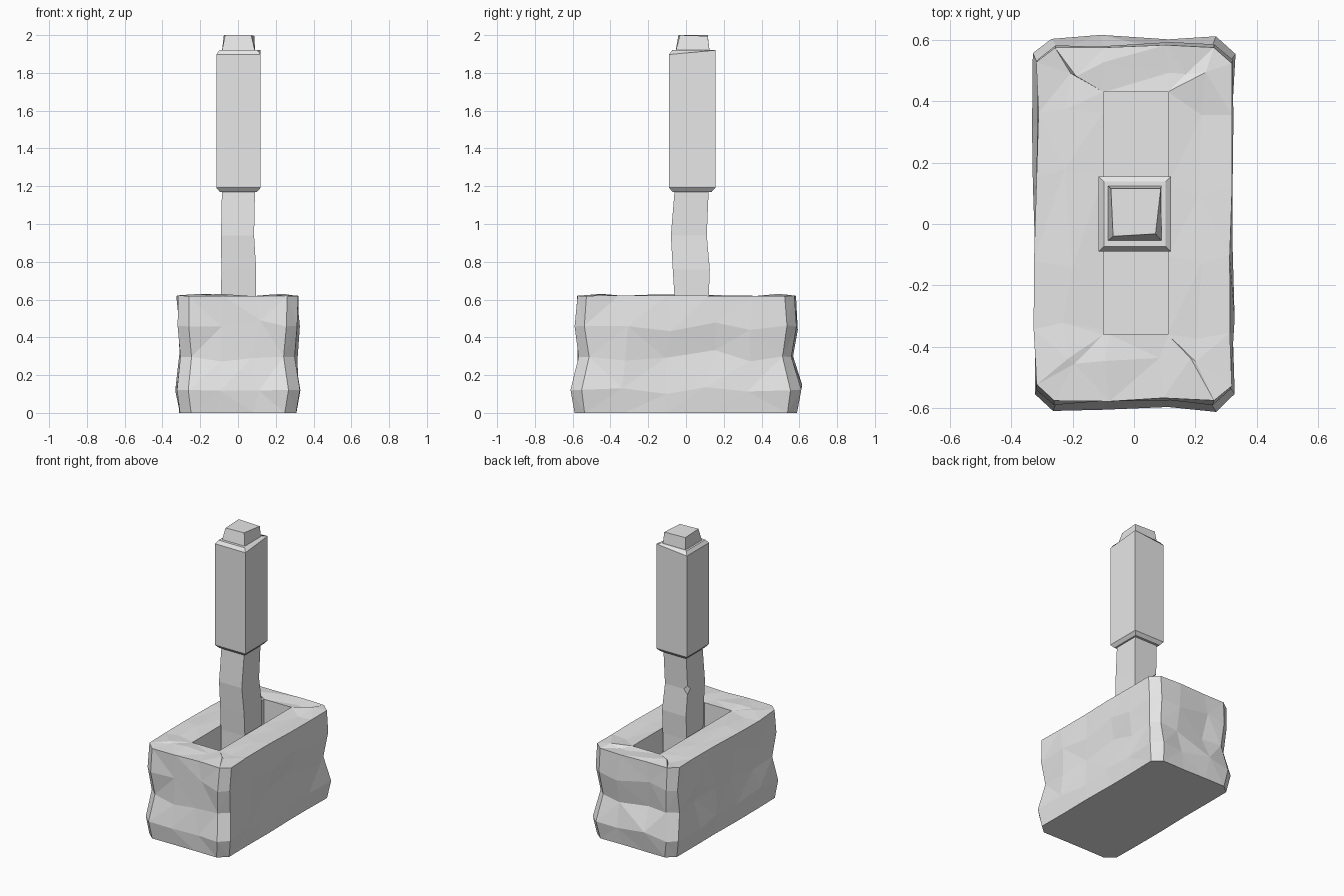
import bpy, bmesh, random

random.seed(7)
if "Cube" in bpy.data.objects:
    bpy.data.objects.remove(bpy.data.objects["Cube"], do_unlink=True)

# One plain grey for everything
grey = bpy.data.materials.new("plain grey")
grey.use_nodes = True
grey.diffuse_color = (0.8, 0.8, 0.8, 1)
grey.node_tree.nodes["Principled BSDF"].inputs["Base Color"].default_value = (0.8, 0.8, 0.8, 1)


def finish(bm, name):
    bmesh.ops.recalc_face_normals(bm, faces=bm.faces)
    mesh = bpy.data.meshes.new(name)
    bm.to_mesh(mesh)
    bm.free()
    mesh.materials.append(grey)
    obj = bpy.data.objects.new(name, mesh)
    bpy.context.collection.objects.link(obj)
    return obj


def loft(bm, rings, cap_start=True, cap_end=True):
    """Bridge rings of equal length; return the vertex rings."""
    loops = [[bm.verts.new(p) for p in ring] for ring in rings]
    for a, b in zip(loops, loops[1:]):
        for i in range(len(a)):
            j = (i + 1) % len(a)
            bm.faces.new((a[i], a[j], b[j], b[i]))
    if cap_start:
        bm.faces.new(loops[0][::-1])
    if cap_end:
        bm.faces.new(loops[-1])
    return loops


def rect(z, x0, x1, y0, y1):
    return [(x0, y0, z), (x1, y0, z), (x1, y1, z), (x0, y1, z)]


def jitter(a):
    return random.uniform(-a, a)


# Rough stone base: chamfered outline, bulging rows, open slot in the top
SLOT_X, SLOT_Y, TOP, FLOOR = (-0.10, 0.11), (-0.36, 0.43), 0.62, 0.2


def outline(z, hx, hy, rough):
    xs = [-hx + 0.06, -0.1, 0.09, hx - 0.06]
    ys = [-hy + 0.05, -0.33, -0.1, 0.13, 0.34, hy - 0.05]
    pts = [(x, -hy, 0, 1) for x in xs] + [(hx, y, 1, 0) for y in ys]
    pts += [(x, hy, 0, 1) for x in xs[::-1]] + [(-hx, y, 1, 0) for y in ys[::-1]]
    ring = []
    for x, y, nx, ny in pts:
        inner = abs(x) < 0.2 or abs(y) < 0.45
        slide = 2.5 * rough if inner else 0.3 * rough
        off = rough if inner else 0.5 * rough
        ring.append((x + jitter(off if nx else slide), y + jitter(off if ny else slide),
                     z + jitter(slide if 0 < z < TOP else 0.3 * rough if z else 0)))
    return ring


def clamp(v, lim):
    return max(lim[0], min(lim[1], v))


rows = [(0, 0.308, 0.588, 0.004), (0.12, 0.326, 0.606, 0.012), (0.30, 0.305, 0.562, 0.013),
        (0.46, 0.317, 0.586, 0.013), (TOP, 0.318, 0.574, 0.01)]
rings = [outline(*r) for r in rows]
rim = [(clamp(x, SLOT_X), clamp(y, SLOT_Y), TOP) for x, y, z in rings[-1]]
crown = [(x * 0.5 + u * 0.5 + jitter(0.02), y * 0.5 + v * 0.5 + jitter(0.03), TOP + jitter(0.011))
         for (x, y, z), (u, v, w) in zip(rings[-1], rim)]
well = [(x, y, FLOOR) for x, y, z in rim]
bm = bmesh.new()
loft(bm, rings + [crown, rim, well])
bmesh.ops.remove_doubles(bm, verts=bm.verts, dist=0.0005)
bmesh.ops.triangulate(bm, faces=[f for f in bm.faces if len(f.verts) == 4],
                      quad_method='SHORT_EDGE')
finish(bm, "stone_base")

# Slightly crooked shaft with one chipped corner
bm = bmesh.new()
shaft = loft(bm, [rect(FLOOR, -0.09, 0.09, -0.06, 0.12), rect(0.6, -0.09, 0.095, -0.06, 0.12),
                  rect(0.76, -0.088, 0.096, -0.07, 0.126), rect(0.94, -0.09, 0.085, -0.08, 0.11),
                  rect(1.18, -0.085, 0.09, -0.06, 0.12)])
bmesh.ops.bevel(bm, geom=[shaft[3][3]], offset=0.03, affect='VERTICES', segments=1)
finish(bm, "lever_shaft")

# Grip block with chamfered ends and one raised corner
bm = bmesh.new()
grip = loft(bm, [rect(1.17, -0.096, 0.101, -0.071, 0.136), rect(1.192, -0.115, 0.12, -0.09, 0.155),
                 rect(1.897, -0.115, 0.12, -0.09, 0.155), rect(1.92, -0.098, 0.103, -0.073, 0.138)])
grip[2][2].co.z = 1.92
finish(bm, "lever_grip")

# Tapered, skewed end knob
bm = bmesh.new()
loft(bm, [rect(1.915, -0.085, 0.09, -0.055, 0.125),
          [(-0.068, -0.04, 2), (0.07, -0.032, 2), (0.087, 0.115, 1.995), (-0.075, 0.115, 2)]])
finish(bm, "end_knob")
